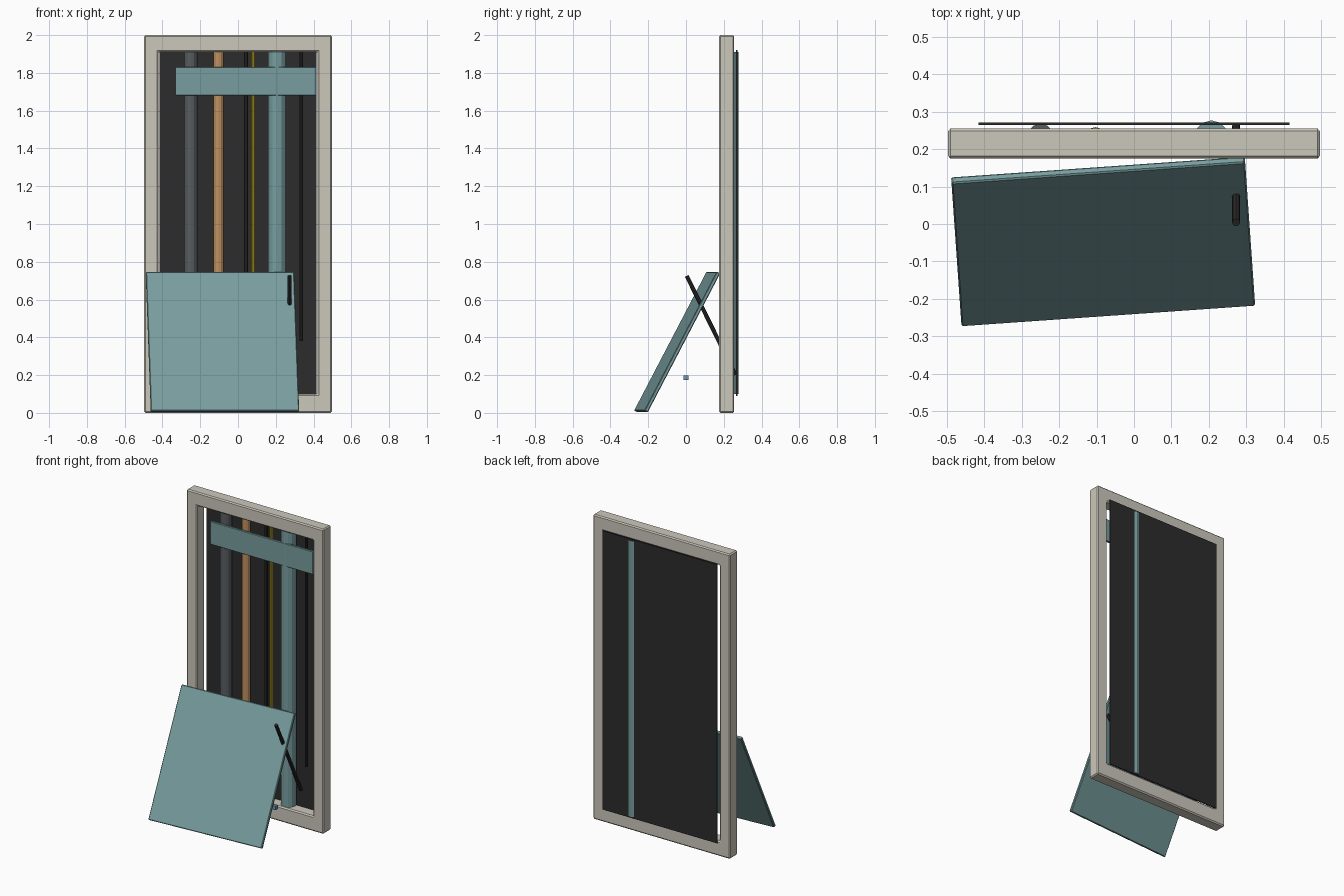
import bpy, bmesh, math
from mathutils import Matrix, Vector

if "Cube" in bpy.data.objects:
    bpy.data.objects.remove(bpy.data.objects["Cube"])


def material(name, rgb):
    m = bpy.data.materials.new(name)
    m.diffuse_color = (*rgb, 1)
    m.use_nodes = True
    m.node_tree.nodes["Principled BSDF"].inputs["Base Color"].default_value = m.diffuse_color
    return m


CREAM = material("cream", (0.60, 0.58, 0.50))
TEAL = material("teal", (0.19, 0.34, 0.35))
DARK = material("dark", (0.025, 0.025, 0.025))
GREY = material("dark_grey", (0.10, 0.11, 0.12))
COPPER = material("copper", (0.52, 0.28, 0.12))
YELLOW = material("yellow", (0.55, 0.42, 0.02))
BLUE = material("blue", (0.15, 0.30, 0.45))


def finish(name, bm, mat, bevel=0.0):
    bmesh.ops.recalc_face_normals(bm, faces=bm.faces[:])
    me = bpy.data.meshes.new(name)
    bm.to_mesh(me)
    bm.free()
    me.materials.append(mat)
    ob = bpy.data.objects.new(name, me)
    bpy.context.collection.objects.link(ob)
    if bevel:
        mod = ob.modifiers.new("bevel", 'BEVEL')
        mod.width, mod.segments = bevel, 1
    return ob


def box(name, lo, hi, mat, bevel=0.0, matrix=Matrix()):
    lo, hi = Vector(lo), Vector(hi)
    bm = bmesh.new()
    bmesh.ops.create_cube(bm, size=1)
    for v in bm.verts:
        v.co = matrix @ Vector([(a + b) / 2 + c * (b - a) for a, b, c in zip(lo, hi, v.co)])
    return finish(name, bm, mat, bevel)


def rod(name, a, b, r, mat, sides=8):
    a, b = Vector(a), Vector(b)
    turn = (b - a).to_track_quat('Z', 'Y').to_matrix().to_4x4()
    bm = bmesh.new()
    bmesh.ops.create_cone(bm, cap_ends=True, segments=sides, radius1=r, radius2=r,
                          depth=(b - a).length,
                          matrix=Matrix.Translation((a + b) / 2) @ turn)
    return finish(name, bm, mat)


# Rectangular frame with a bevelled opening
def rect(x, z0, z1):
    return [(-x, z0), (x, z0), (x, z1), (-x, z1)]


bm = bmesh.new()
rings = [[bm.verts.new((x, y, z)) for x, z in pts]
         for pts, y in ((rect(0.497, 0, 2), 0.175), (rect(0.497, 0, 2), 0.255),
                        (rect(0.422, 0.10, 1.91), 0.255), (rect(0.422, 0.10, 1.91), 0.175))]
for k in range(4):
    p, q = rings[k], rings[(k + 1) % 4]
    for i in range(4):
        j = (i + 1) % 4
        bm.faces.new((p[i], p[j], q[j], q[i]))
finish("frame", bm, CREAM, 0.007)

# Dark sheet behind the frame
box("back_panel", (-0.416, 0.265, 0.09), (0.416, 0.272, 1.92), DARK)

# Vertical pipes and cables: x, y, radius, bottom, sides
for name, x, y, r, z0, mat, sides in (
        ("grey_pipe", -0.25, 0.232, 0.036, 0.10, GREY, 12),
        ("copper_pipe", -0.103, 0.232, 0.027, 0.10, COPPER, 12),
        ("black_cable", 0.042, 0.232, 0.010, 0.10, DARK, 8),
        ("yellow_cable", 0.080, 0.232, 0.010, 0.10, YELLOW, 8),
        ("large_pipe", 0.207, 0.230, 0.047, 0.10, TEAL, 12),
        ("short_cable", 0.334, 0.232, 0.009, 0.38, DARK, 8)):
    rod(name, (x, y, z0), (x, y, 1.91), r, mat, sides)

# Cross plate over the pipes
box("cross_plate", (-0.332, 0.184, 1.68), (0.414, 0.200, 1.83), TEAL, 0.002)

# Removed cover leaning against the frame
lean = (Matrix.Translation((-0.461, -0.275, 0.012))
        @ Matrix.Rotation(math.radians(4), 4, 'Z')
        @ Matrix.Rotation(math.radians(-27.6), 4, 'X'))
box("leaning_cover", (0, 0, 0), (0.787, 0.020, 0.83), TEAL, 0.004, lean)

# Pry bar through the cover and a small loose block
rod("pry_bar", (0.273, 0.004, 0.725), (0.273, 0.262, 0.20), 0.011, DARK, 8)
box("loose_block", (0.258, -0.012, 0.173), (0.282, 0.012, 0.198), BLUE)
